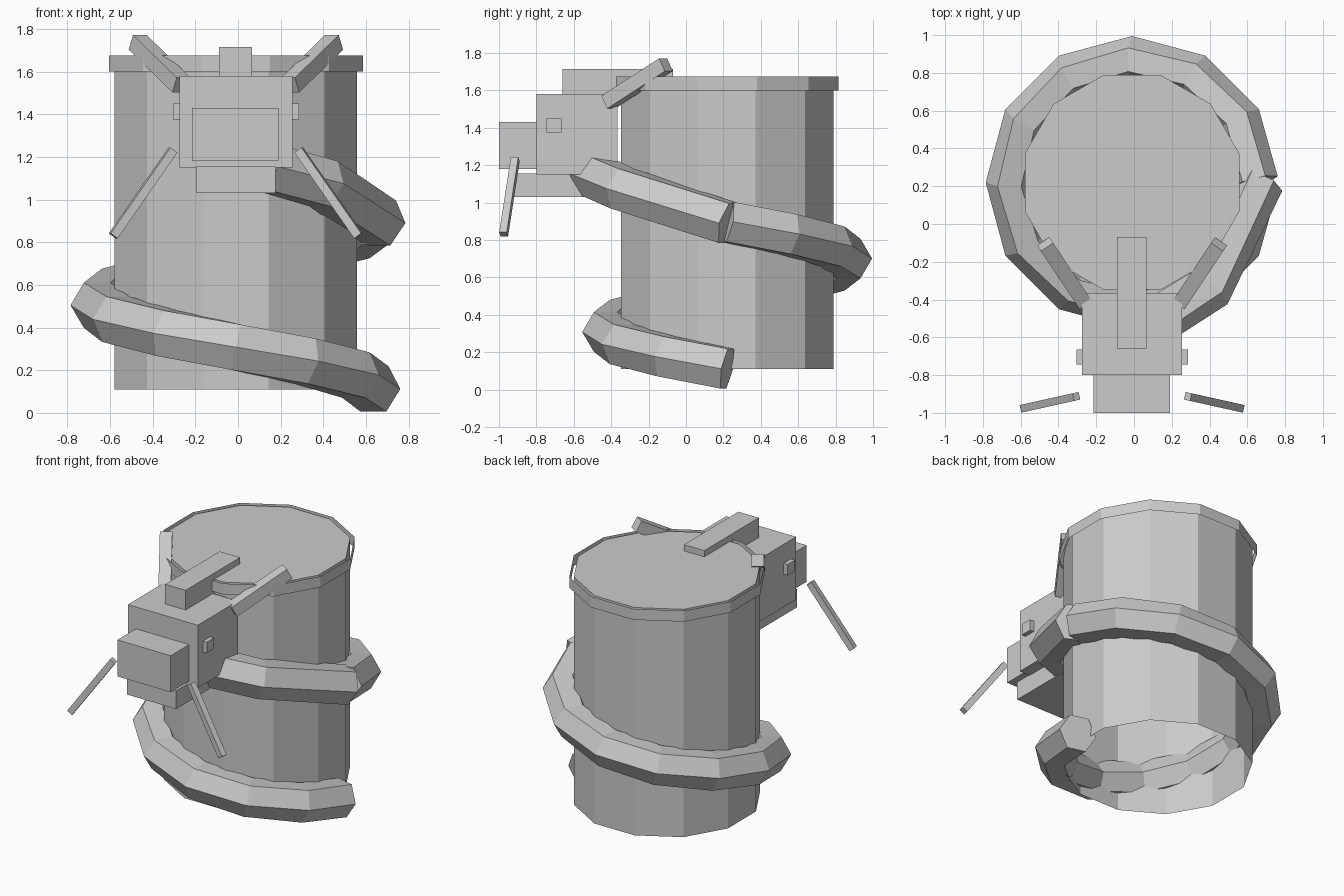
import bpy, bmesh, math
from mathutils import Vector

if "Cube" in bpy.data.objects:
    bpy.data.objects.remove(bpy.data.objects["Cube"])

CX, CY = -0.01, 0.22          # axis of the barrel
UP = Vector((0, 0, 1))


def finish(name, bm):
    me = bpy.data.meshes.new(name)
    bm.to_mesh(me)
    bm.free()
    ob = bpy.data.objects.new(name, me)
    bpy.context.collection.objects.link(ob)
    return ob


def box(name, x0, x1, y0, y1, z0, z1):
    bm = bmesh.new()
    bmesh.ops.create_cube(bm, size=1)
    for v in bm.verts:
        v.co = Vector(((x0 + x1) / 2 + v.co.x * (x1 - x0),
                       (y0 + y1) / 2 + v.co.y * (y1 - y0),
                       (z0 + z1) / 2 + v.co.z * (z1 - z0)))
    return finish(name, bm)


def tube(name, pts, r, sides, phase=0.0):
    """Sweep a regular polygon along points, with one corner facing sideways."""
    pts = [Vector(p) for p in pts]
    bm, rings = bmesh.new(), []
    for i, p in enumerate(pts):
        a = (p - pts[i - 1]).normalized() if i else Vector()
        b = (pts[i + 1] - p).normalized() if i < len(pts) - 1 else Vector()
        t = (a + b).normalized()
        side = t.cross(UP).normalized()
        up = side.cross(t)
        angs = [phase + math.tau * k / sides for k in range(sides)]
        rings.append([bm.verts.new(p + r * (math.cos(q) * side + math.sin(q) * up))
                      for q in angs])
    for A, B in zip(rings, rings[1:]):
        for k in range(sides):
            n = (k + 1) % sides
            bm.faces.new((A[k], A[n], B[n], B[k]))
    bm.faces.new(rings[0])
    bm.faces.new(rings[-1])
    bmesh.ops.recalc_face_normals(bm, faces=bm.faces)
    return finish(name, bm)


def drum(name, apothem, z0, z1, top):
    """Twelve-sided wall, open below and optionally closed on top."""
    r = apothem / math.cos(math.pi / 12)
    bm, rings = bmesh.new(), []
    for z in (z0, z1):
        rings.append([bm.verts.new((CX + r * math.cos(math.tau * (k + .5) / 12),
                                    CY + r * math.sin(math.tau * (k + .5) / 12), z))
                      for k in range(12)])
    lo, hi = rings
    for k in range(12):
        n = (k + 1) % 12
        bm.faces.new((lo[k], lo[n], hi[n], hi[k]))
    if top:
        bm.faces.new(hi)
    return finish(name, bm)


# Barrel and the thin open band round its top
drum("barrel", 0.568, 0.11, 1.672, True)
drum("rim_band", 0.595, 1.6, 1.675, False)

# Coiled body: one clockwise turn of a hexagonal tube
coil = []
for k in range(13):
    a = -math.tau * k / 12
    coil.append((CX + 0.65 * math.cos(a), CY + 0.65 * math.sin(a), 0.112 + 0.785 * k / 12))
tube("coiled_body", coil, 0.125, 6)

# Neck leading from the coil to the head
tube("neck", [(0.67, 0.23, 0.89), (0.40, -0.34, 1.075), (0.12, -0.515, 1.155)], 0.127, 6)

# Head
box("head", -0.275, 0.255, -0.80, -0.365, 1.15, 1.58)
box("snout", -0.215, 0.19, -1.0, -0.80, 1.18, 1.43)
box("jaw", -0.197, 0.175, -0.92, -0.50, 1.03, 1.155)
box("crest", -0.09, 0.065, -0.66, -0.07, 1.575, 1.715)

# Paired parts, mirrored about the head's centre line
for s, tag in ((-1, "left"), (1, "right")):
    xs = sorted((CX + s * 0.25, CX + s * 0.295))
    box("eye_" + tag, *xs, -0.745, -0.665, 1.375, 1.45)
    tube("horn_" + tag, [(CX + s * 0.255, -0.415, 1.537), (CX + s * 0.46, -0.107, 1.737)],
         0.055, 4, math.pi / 4)
    tube("whisker_" + tag, [(CX + s * 0.295, -0.913, 1.232), (CX + s * 0.575, -0.975, 0.83)],
         0.029, 4, math.pi / 4)
